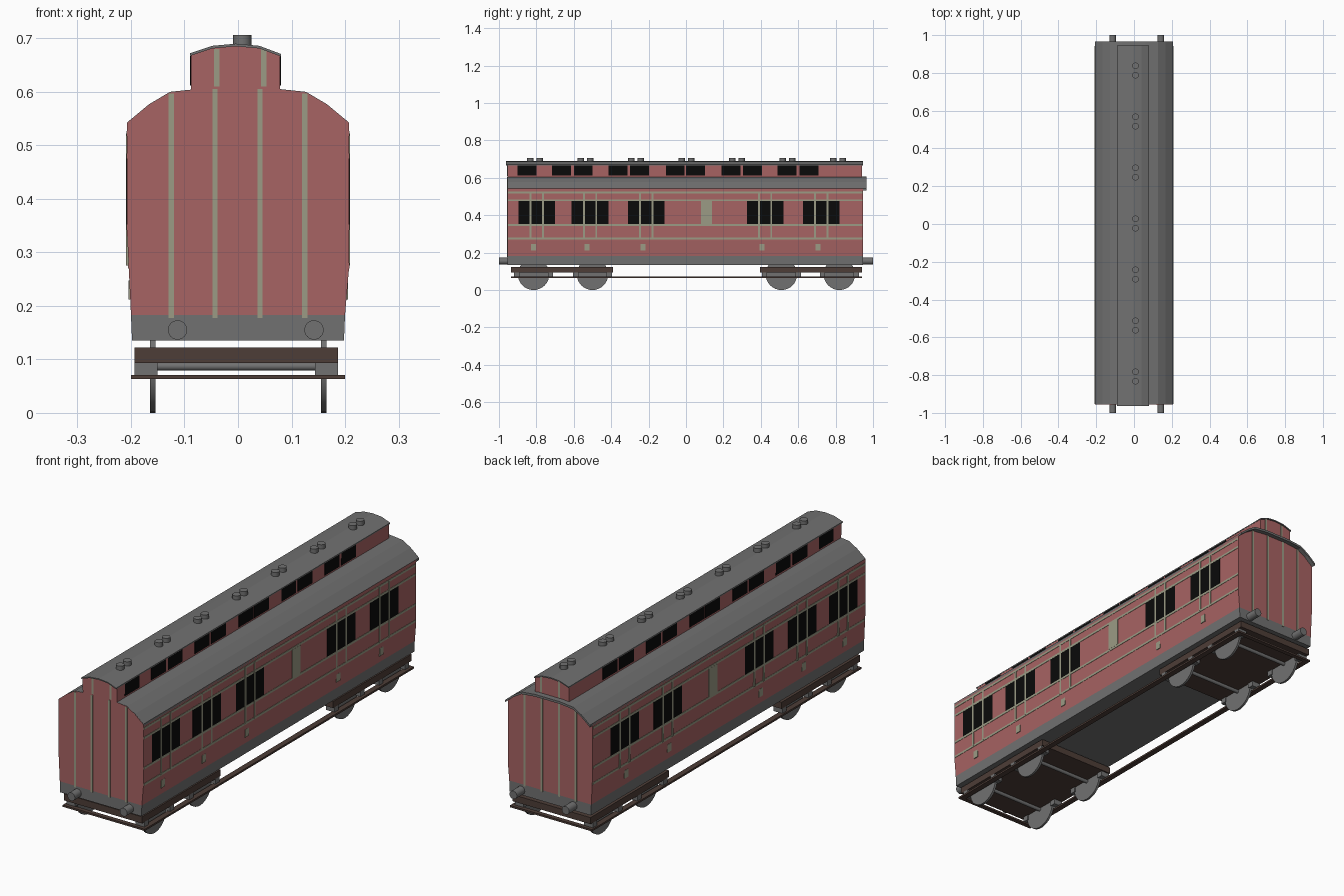
import bpy, bmesh, math
from mathutils import Matrix

if "Cube" in bpy.data.objects:
    bpy.data.objects.remove(bpy.data.objects["Cube"])


def material(name, r, g, b):
    m = bpy.data.materials.new(name)
    m.diffuse_color = (r, g, b, 1)
    m.use_nodes = True
    m.node_tree.nodes["Principled BSDF"].inputs["Base Color"].default_value = m.diffuse_color
    return m


RED = material("carriage red", 0.39, 0.125, 0.125)
GREY = material("roof grey", 0.165, 0.165, 0.165)
TRIM = material("khaki trim", 0.33, 0.33, 0.235)
GLASS = material("window black", 0.003, 0.003, 0.003)
BROWN = material("bogie brown", 0.075, 0.047, 0.038)


def finish(name, bm, mat):
    bmesh.ops.recalc_face_normals(bm, faces=bm.faces)
    me = bpy.data.meshes.new(name)
    bm.to_mesh(me)
    bm.free()
    me.materials.append(mat)
    ob = bpy.data.objects.new(name, me)
    bpy.context.collection.objects.link(ob)
    return ob


def boxes(name, mat, bounds):
    """One object from many boxes given as (x0, x1, y0, y1, z0, z1)."""
    bm = bmesh.new()
    for x0, x1, y0, y1, z0, z1 in bounds:
        m = Matrix.Translation(((x0 + x1) / 2, (y0 + y1) / 2, (z0 + z1) / 2))
        m @= Matrix.Diagonal((x1 - x0, y1 - y0, z1 - z0, 1))
        bmesh.ops.create_cube(bm, size=1, matrix=m)
    return finish(name, bm, mat)


def cylinders(name, mat, items, axis, radius, length, sides=24):
    """One object from equal cylinders centred on the given points."""
    turn = {"X": Matrix.Rotation(math.pi / 2, 4, "Y"),
            "Y": Matrix.Rotation(math.pi / 2, 4, "X"), "Z": Matrix()}[axis]
    bm = bmesh.new()
    for p in items:
        bmesh.ops.create_cone(bm, cap_ends=True, segments=sides, radius1=radius, radius2=radius,
                              depth=length, matrix=Matrix.Translation(p) @ turn)
    ob = finish(name, bm, mat)
    for f in ob.data.polygons:
        f.use_smooth = len(f.vertices) == 4
    return ob


def extrude(name, mat, profile, y0, y1):
    """Extrude a closed (x, z) profile along y."""
    bm = bmesh.new()
    face = bm.faces.new([bm.verts.new((x, y0, z)) for x, z in profile])
    new = bmesh.ops.extrude_face_region(bm, geom=[face])["geom"]
    bmesh.ops.translate(bm, vec=(0, y1 - y0, 0), verts=[v for v in new if isinstance(v, bmesh.types.BMVert)])
    return finish(name, bm, mat)


def shell(arc, thick):
    return arc + [(x, z - thick) for x, z in reversed(arc)]


FRONT, BACK = -0.955, 0.945
KINK = {1: 0.265, -1: 0.33}          # height where each side starts to curve inward


def side_x(s, z):
    t = max(0, min(1, (z - 0.183) / (KINK[s] - 0.183)))
    return 0.2 + 0.007 * t


# Main body, underframe and arched roof
half = [(0.207, 0.543), (0.166, 0.577), (0.127, 0.6), (0.06, 0.607)]
roof_arc = half + [(-x, z) for x, z in reversed(half)]
extrude("body", RED, [(-0.2, 0.183), (0.2, 0.183), (0.207, KINK[1])]
        + [(x, z - 0.001) for x, z in roof_arc] + [(-0.207, KINK[-1])], FRONT, BACK)
extrude("underframe", GREY, [(-0.198, 0.135), (0.198, 0.135), (0.2, 0.183), (-0.2, 0.183)], FRONT, BACK)
extrude("main_roof", GREY, shell(roof_arc, 0.01), FRONT + 0.001, 0.965)

# Raised clerestory with its own roof
top_arc = [(0.08, 0.671), (0.04, 0.686), (-0.004, 0.69), (-0.048, 0.686), (-0.09, 0.672)]
extrude("clerestory", RED, [(-0.088, 0.59), (0.078, 0.59)] + [(x * 0.98, z - 0.003) for x, z in top_arc],
        FRONT, 0.94)
extrude("clerestory_roof", GREY, shell(top_arc, 0.005), -0.963, 0.945)

# Roof vents in pairs
cylinders("roof_vents", GREY, [(0.008, 0.003 + 0.27 * i + d, 0.694) for i in range(-3, 4) for d in (-0.025, 0.025)],
          "Z", 0.017, 0.025)


# Thin plates on the two long sides
def side_plates(y0, y1, z0, z1, proud):
    out = []
    for s in (1, -1):
        x = side_x(s, (z0 + z1) / 2) + proud
        a, b = sorted((s * x, s * (x - 0.006)))
        out.append((a, b, y0, y1, z0, z1))
    return out


windows, trim = [], []
for g in (-0.798, -0.513, -0.213, 0.423, 0.723):
    windows += side_plates(g - 0.098, g + 0.098, 0.352, 0.475, 0.001)
    for d in (-0.033, 0.033):
        trim += side_plates(g + d - 0.005, g + d + 0.005, 0.275, 0.522, 0.002)
    trim += side_plates(g - 0.03, g - 0.004, 0.212, 0.247, 0.002)      # step plate
trim += side_plates(0.08, 0.138, 0.352, 0.475, 0.002)                  # blank door panel
for z in (0.522, 0.48, 0.347, 0.275):
    trim += side_plates(FRONT + 0.002, BACK - 0.002, z - 0.005, z + 0.005, 0.0015)
boxes("side_windows", GLASS, windows)
boxes("side_trim", TRIM, trim)

# Clerestory windows
starts = (-0.9, -0.717, -0.6, -0.415, -0.3, -0.108, 0, 0.19, 0.304, 0.49, 0.607)
boxes("clerestory_windows", GLASS, [(x - 0.002, x + 0.002, y, y + 0.101, 0.612, 0.667)
                                    for y in starts for x in (-0.088, 0.078)])

# Vertical strips on both ends
ends = []
for y in (FRONT, BACK):
    for x, z in ((-0.125, 0.597), (-0.043, 0.605), (0.041, 0.605), (0.125, 0.597)):
        ends.append((x - 0.005, x + 0.005, y - 0.002, y + 0.002, 0.177, z))
for y in (FRONT, 0.94):
    for x in (-0.04, 0.048):
        ends.append((x - 0.005, x + 0.005, y - 0.002, y + 0.002, 0.61, 0.68))
boxes("end_trim", TRIM, ends)

# Buffers
cylinders("buffers", GREY, [(x, y, 0.155) for x in (-0.113, 0.142) for y in (-0.97, 0.97)], "Y", 0.018, 0.06)

# Bogies, wheels, axles and axle guards
boxes("bogie_frames", BROWN, [(-0.193, 0.187, y, y + 0.545, 0.093, 0.122) for y in (-0.935, 0.395)])
axles = (-0.815, -0.5, 0.51, 0.82)
cylinders("wheels", GREY, [(x, y, 0.084) for x in (-0.159, 0.16) for y in axles], "X", 0.084, 0.01, 32)
cylinders("axles", GREY, [(0, y, 0.087) for y in axles], "X", 0.008, 0.32, 12)
boxes("axle_guards", GREY, [(x, x + 0.043, y + d - 0.014, y + d + 0.014, 0.07, 0.094)
                            for x in (-0.193, 0.144) for y in axles for d in (-0.09, 0.09)])

# Footboard ring around the bogies
boxes("footboards", BROWN, [(-0.2, -0.175, -0.935, 0.94, 0.063, 0.071), (0.175, 0.2, -0.935, 0.94, 0.063, 0.071),
                            (-0.175, 0.175, -0.935, -0.915, 0.063, 0.071), (-0.175, 0.175, 0.92, 0.94, 0.063, 0.071)])
